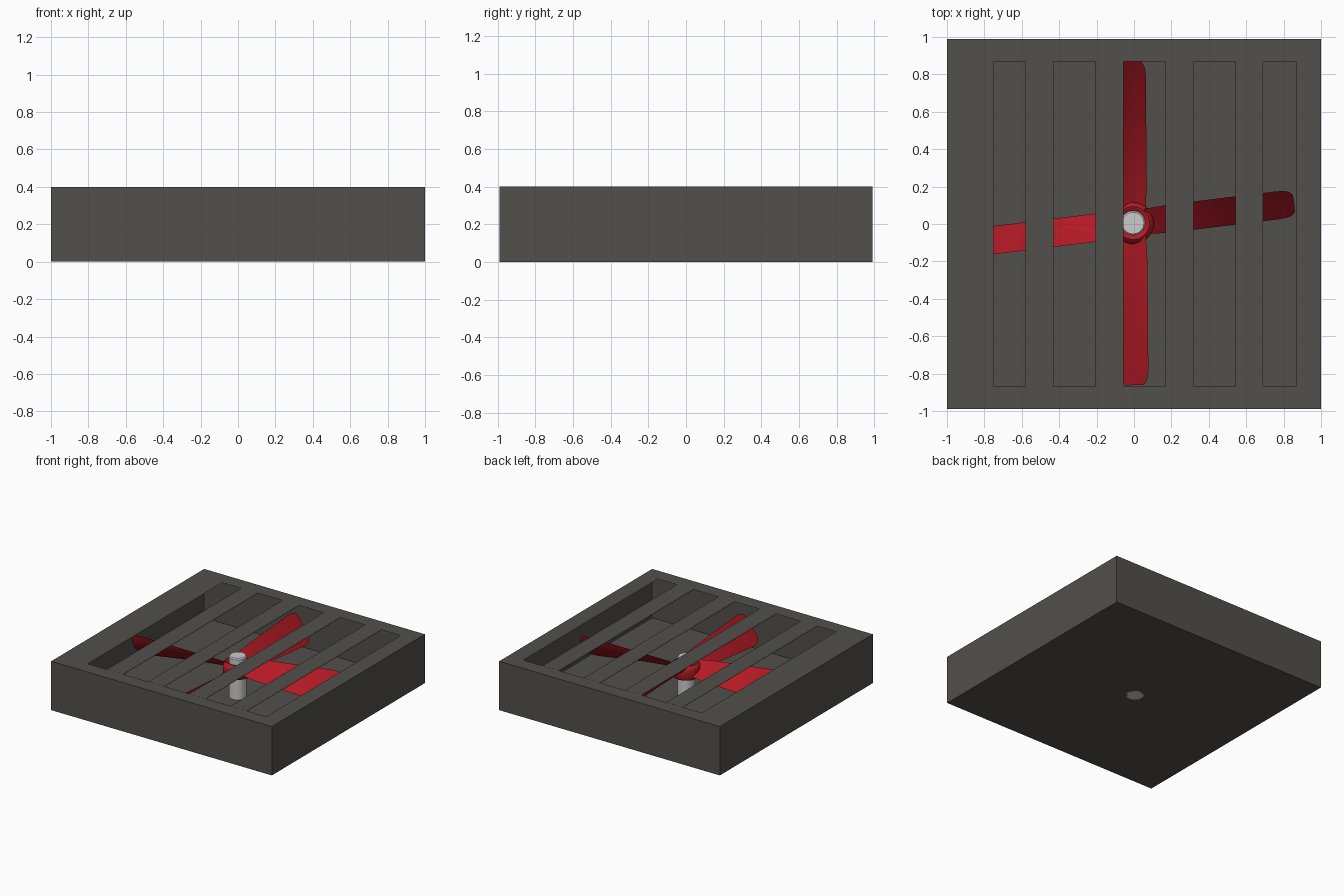
import bpy, bmesh, math
from mathutils import Matrix, Vector

if "Cube" in bpy.data.objects:
    bpy.data.objects.remove(bpy.data.objects["Cube"])


def material(name, color):
    m = bpy.data.materials.new(name)
    m.diffuse_color = (*color, 1)
    m.use_nodes = True
    m.node_tree.nodes["Principled BSDF"].inputs["Base Color"].default_value = m.diffuse_color
    return m


GREY = material("dark_grey", (0.085, 0.08, 0.07))
RED = material("red", (0.45, 0.01, 0.018))
STEEL = material("steel", (0.6, 0.6, 0.6))
HUB = Vector((-0.005, 0.005, 0))


def finish(bm, name, mat, smooth=False):
    bmesh.ops.recalc_face_normals(bm, faces=bm.faces)
    me = bpy.data.meshes.new(name)
    bm.to_mesh(me)
    bm.free()
    me.materials.append(mat)
    ob = bpy.data.objects.new(name, me)
    bpy.context.collection.objects.link(ob)
    if smooth:
        bpy.ops.object.select_all(action='DESELECT')
        ob.select_set(True)
        bpy.context.view_layer.objects.active = ob
        bpy.ops.object.shade_smooth_by_angle(angle=math.radians(40))
    return ob


def box(name, x0, x1, y0, y1, z0, z1, mat=GREY):
    bm = bmesh.new()
    bmesh.ops.create_cube(bm, size=1, matrix=Matrix.Translation(((x0 + x1) / 2, (y0 + y1) / 2, (z0 + z1) / 2))
                          @ Matrix.Diagonal((x1 - x0, y1 - y0, z1 - z0, 1)))
    return finish(bm, name, mat)


def lathe(name, profile, mat):
    bm = bmesh.new()
    vs = [bm.verts.new((r, 0, z)) for r, z in profile]
    es = [bm.edges.new(p) for p in zip(vs, vs[1:])]
    bmesh.ops.spin(bm, geom=vs + es, cent=(0, 0, 0), axis=(0, 0, 1),
                   angle=math.tau, steps=32, use_merge=True)
    bmesh.ops.remove_doubles(bm, verts=bm.verts, dist=1e-5)
    bmesh.ops.translate(bm, verts=bm.verts, vec=HUB)
    return finish(bm, name, mat, True)


# housing: thin hollow shell, lid is a rim around the fan opening
L, R, E = -0.752, 0.865, 0.87
bm = bmesh.new()
bmesh.ops.create_cube(bm, size=1, matrix=Matrix.Translation((0, 0, 0.2)) @ Matrix.Diagonal((2, 1.98, 0.4, 1)))
bm.faces.ensure_lookup_table()
top = max(bm.faces, key=lambda f: f.calc_center_median().z)
bmesh.ops.inset_individual(bm, faces=[top], thickness=0.1)
for v in top.verts:
    v.co.x = L if v.co.x < 0 else R
    v.co.y = math.copysign(E, v.co.y)
bmesh.ops.delete(bm, geom=[top], context='FACES_ONLY')
finish(bm, "housing", GREY)

# grille slats
for i in range(4):
    x = -0.579 + 0.3735 * i
    box(f"slat_{i + 1}", x, x + 0.149, -E, E, 0.398, 0.4005)

# hub and shaft
lathe("hub", [(0.06, 0.18), (0.10, 0.18), (0.11, 0.20), (0.112, 0.255), (0.104, 0.28),
              (0.088, 0.292), (0.072, 0.286), (0.06, 0.27)], RED)
lathe("shaft", [(0, 0.0), (0.066, 0.0), (0.066, 0.328), (0.058, 0.337), (0, 0.337)], STEEL)


# twisted blade with rounded tip, lofted along its length
def blade(name, angle):
    bm = bmesh.new()
    stations = [(0.07, 0.9), (0.2, 1), (0.35, 1), (0.5, 1), (0.65, 1),
                (0.78, 1), (0.825, 0.95), (0.85, 0.83), (0.867, 0.6)]
    rings = []
    for r, k in stations:
        rise = 0.04 + 0.07 * min(1, r / 0.8)
        n = Vector((0, -rise, 0.075)).normalized()
        mid = Vector((r, 0, 0.255 - 0.015 * r))
        ring = []
        for t, side in [(-1, 0), (-0.5, 1), (0, 1), (0.5, 1), (1, 0), (0.5, -1), (0, -1), (-0.5, -1)]:
            p = mid + Vector((0, 0.075 * t * k, rise * t * k))
            p += n * (0.009 * side - 0.012 * (1 - t * t))
            ring.append(bm.verts.new(p))
        rings.append(ring)
    for a, b in zip(rings, rings[1:]):
        for i in range(8):
            j = (i + 1) % 8
            bm.faces.new((a[i], a[j], b[j], b[i]))
    bm.faces.new(rings[0])
    bm.faces.new(rings[-1])
    bmesh.ops.transform(bm, verts=bm.verts,
                        matrix=Matrix.Translation(HUB) @ Matrix.Rotation(math.radians(angle), 4, 'Z'))
    finish(bm, name, RED, True)


for i, a in enumerate((7, 90.5, 187, 270.5)):
    blade(f"fan_blade_{i + 1}", a)
